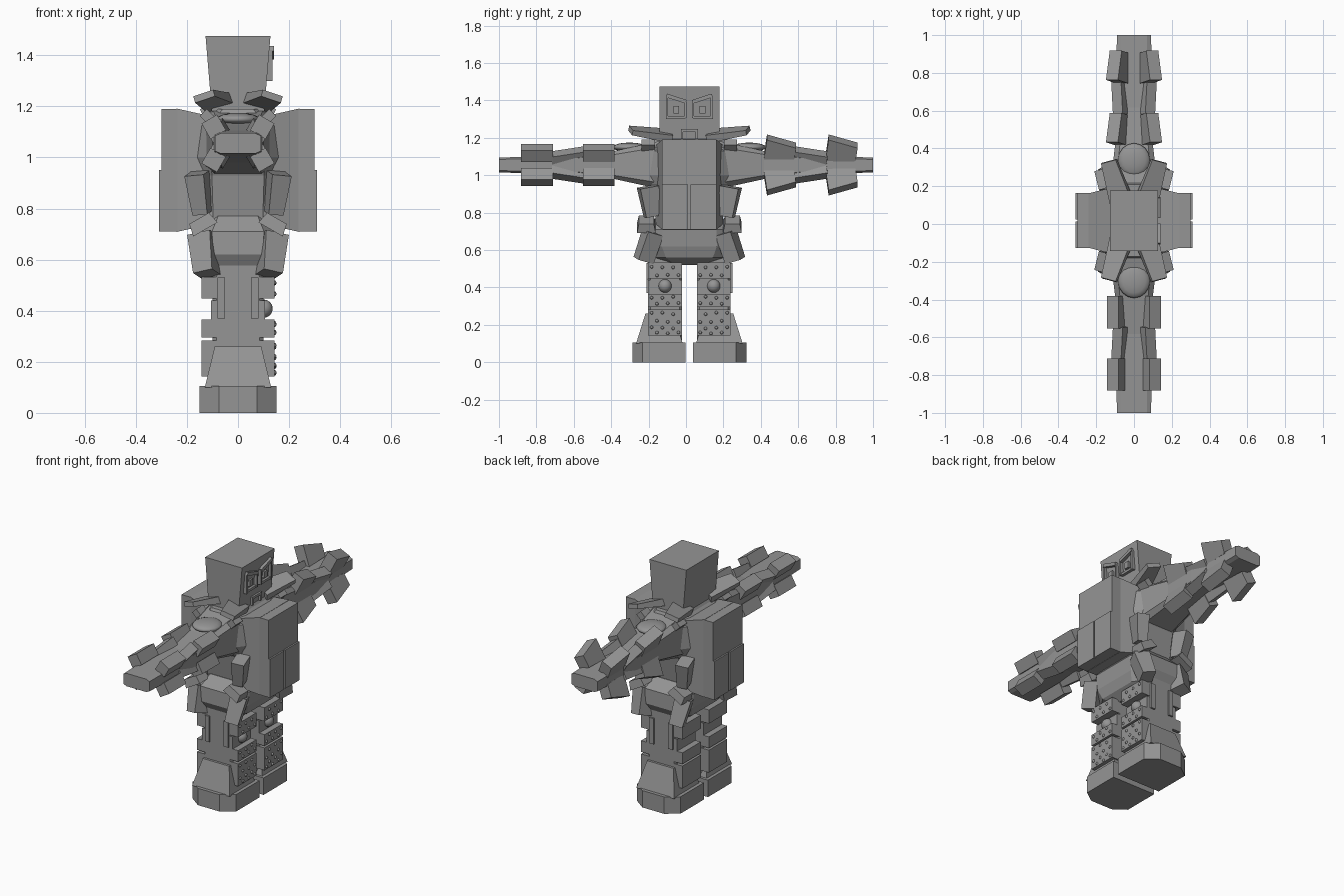
import bpy, bmesh, random
from math import radians
from mathutils import Euler, Matrix, Vector

default_cube = bpy.data.objects.get("Cube")
if default_cube:
    bpy.data.objects.remove(default_cube)

random.seed(4)
MIDLINE = .018
ARM_HEIGHT = 1.055
LEG_CENTRE = .13
LEG_WIDTH = .18

grey = bpy.data.materials.new("stone grey")
grey.use_nodes = True
grey.diffuse_color = (.3, .3, .3, 1)
shader = grey.node_tree.nodes["Principled BSDF"]
shader.inputs["Base Color"].default_value = grey.diffuse_color


def finish(name, bm, mirror="", smooth=False):
    """Turn the bmesh into an object on the midline, mirrored on the named axes."""
    bmesh.ops.recalc_face_normals(bm, faces=bm.faces[:])
    mesh = bpy.data.meshes.new(name)
    bm.to_mesh(mesh)
    bm.free()
    mesh.materials.append(grey)
    for polygon in mesh.polygons:
        polygon.use_smooth = smooth
    part = bpy.data.objects.new(name, mesh)
    part.location.y = MIDLINE
    bpy.context.collection.objects.link(part)
    if mirror:
        modifier = part.modifiers.new("Mirror", 'MIRROR')
        modifier.use_axis = ["x" in mirror, "y" in mirror, False]


def block(name, centre, size, mirror="", axis="z", taper=(1, 1, 1), tilt=(0, 0, 0)):
    """Box whose far end along the axis is scaled by taper, then tilted in degrees."""
    bm = bmesh.new()
    bmesh.ops.create_cube(bm, size=1)
    for vert in bm.verts:
        if getattr(vert.co, axis) > 0:
            vert.co *= Vector(taper)
    turn = Euler([radians(angle) for angle in tilt]).to_matrix().to_4x4()
    place = Matrix.Translation(centre) @ turn @ Matrix.Diagonal((*size, 1))
    bmesh.ops.transform(bm, matrix=place, verts=bm.verts[:])
    finish(name, bm, mirror)


def span(name, low, high, mirror="", **shape):
    """Block given by two opposite corners."""
    low, high = Vector(low), Vector(high)
    block(name, (low + high) / 2, high - low, mirror, **shape)


def ball(name, centre, size, mirror="", segments=16):
    bm = bmesh.new()
    place = Matrix.Translation(centre) @ Matrix.Diagonal((*size, 1))
    bmesh.ops.create_uvsphere(bm, u_segments=segments, v_segments=segments // 2, radius=1, matrix=place)
    finish(name, bm, mirror, smooth=True)


def column(name, rows, place, mirror="", bevel=.6):
    """Eight-sided solid through rows of position, half width and half depth."""
    bm = bmesh.new()
    rings = []
    for position, width, depth in rows:
        side = [(width, depth * bevel), (width * bevel, depth)]
        upper = side + [(-u, v) for u, v in reversed(side)]
        outline = upper + [(-u, -v) for u, v in upper]
        rings.append([bm.verts.new(place(position, u, v)) for u, v in outline])
    for ring, following in zip(rings, rings[1:]):
        for i in range(len(ring)):
            bm.faces.new((ring[i - 1], ring[i], following[i], following[i - 1]))
    bm.faces.new(rings[0])
    bm.faces.new(rings[-1])
    finish(name, bm, mirror)


def upright(position, u, v):
    return u, v, position


def leg_line(position, u, v):
    return u, v + LEG_CENTRE, position


# Head with a tapering jaw
span("head", (-.1, -.16, 1.15), (.1, .16, 1.475), taper=(1.27, 1, 1))

# Angry eye frames, pupils and frowning mouth
slant = (18, 0, 0)
block("brow", (.12, .07, 1.41), (.04, .11, .02), "y", tilt=slant)
block("lower_rim", (.11, .07, 1.31), (.04, .1, .015), "y")
block("inner_rim", (.11, .02, 1.35), (.05, .012, .09), "y")
block("outer_rim", (.11, .12, 1.36), (.05, .012, .12), "y")
block("pupil", (.11, .07, 1.35), (.04, .03, .04), "y")
block("mouth", (.1, 0, 1.24), (.04, .09, .015))
block("mouth_corner", (.1, .04, 1.22), (.04, .012, .05), "y")

# Neck, torso and rounded pelvis
column("neck", [(1.15, .13, .2), (1.25, .07, .1)], upright)
column("torso", [(.72, .16, .17), (.93, .17, .2), (1, .18, .23), (1.13, .17, .22), (1.19, .1, .19)], upright)
column("pelvis", [(.52, .09, .12), (.56, .14, .21), (.62, .16, .245), (.71, .17, .24), (.77, .13, .18)], upright)

# Deep chest and back slabs with split lower panels
span("slab_root", (.1, -.18, .74), (.24, .18, 1.16), "x", axis="x", taper=(1, .8, 1.15))
span("chest_slab", (.235, -.145, .71), (.3, .145, 1.19), "x")
span("lower_panel", (.25, .006, .71), (.31, .145, .95), "xy")

# Collar flaps and straps
block("collar_flap", (.1, .21, 1.225), (.12, .22, .045), "xy",
      axis="y", taper=(.7, 1, .6), tilt=(8, 18, -15))
block("shoulder_strap", (.09, .22, 1.13), (.04, .07, .13), "xy", tilt=(0, 45, 0))

# Rib plates, belt blocks and hip pouches
block("rib_plate", (.15, .21, .86), (.06, .08, .16), "xy", taper=(1.3, 1.3, 1), tilt=(-10, 5, -15))
block("belt_block", (.14, .23, .74), (.11, .1, .05), "xy", taper=(.8, .8, 1), tilt=(0, 30, 0))
block("hip_pouch", (.13, .22, .62), (.08, .09, .16), "xy", taper=(1.2, 1, 1), tilt=(15, 12, -20))

# Arms, one smooth-armoured and one spiked
for side in (-1, 1):
    reach = 1 - side * MIDLINE

    def arm_line(position, u, v):
        return u, side * position, v + ARM_HEIGHT

    column("arm", [(.15, .13, .13), (.4, .1, .075), (.6, .1, .05), (reach, .09, .04)], arm_line, bevel=.75)
    ball("shoulder_cap", (0, side * .32, 1.15), (.085, .09, .025))
    for up in (-1, 1):
        for station in (.485, .815):
            if side < 0:
                block("arm_block", (.095, -station, ARM_HEIGHT + up * .065), (.07, .17, .07), "x",
                      tilt=(0, up * 30, 0))
            else:
                block("arm_spike", (.085, station, ARM_HEIGHT + up * .08), (.07, .16, .13), "x",
                      axis="y", taper=(1, 1, .6), tilt=(up * -8, up * 25, 0))
        # Forearm guards widen towards the wrist
        block("forearm_guard", (.075, side * .65, ARM_HEIGHT + up * .045), (.06, .18, .06), "x",
              tilt=(side * up * -10, up * 30, side * -8))

# Boots with a chamfered outer side
span("boot", (-.15, .02, 0), (.15, .25, .105), "y")
span("boot_side", (-.15, .25, 0), (.15, .305, .105), "y", axis="y", taper=(.5, 1, 1))
block("boot_cuff", (0, .16, .18), (.26, .25, .16), "y", taper=(.7, .6, 1))

# Legs with knees and side plates
column("leg", [(.1, .1, .09), (.6, .1, .09)], leg_line, "y", bevel=.85)
block("knee_plate", (.08, LEG_CENTRE, .4), (.05, LEG_WIDTH, .08), "xy")
ball("knee_ball", (.1, LEG_CENTRE, .408), (.036, .036, .036), "y")
block("side_plate", (.065, .22, .45), (.03, .02, .16), "xy")

# Armour bands front and back, with staggered studs on the front
for height, thickness in ((.49, .085), (.33, .07), (.24, .085), (.17, .055)):
    block("leg_band", (.1, LEG_CENTRE, height), (.085, LEG_WIDTH, thickness), "xy")
    for i in range(6):
        across = LEG_CENTRE + (i / 5 - .5) * LEG_WIDTH * .8
        lift = thickness * (.25 if i % 2 else -.25) + random.uniform(-.005, .005)
        ball("stud", (.1425, across, height + lift), (.008, .009, .009), "y", segments=8)
